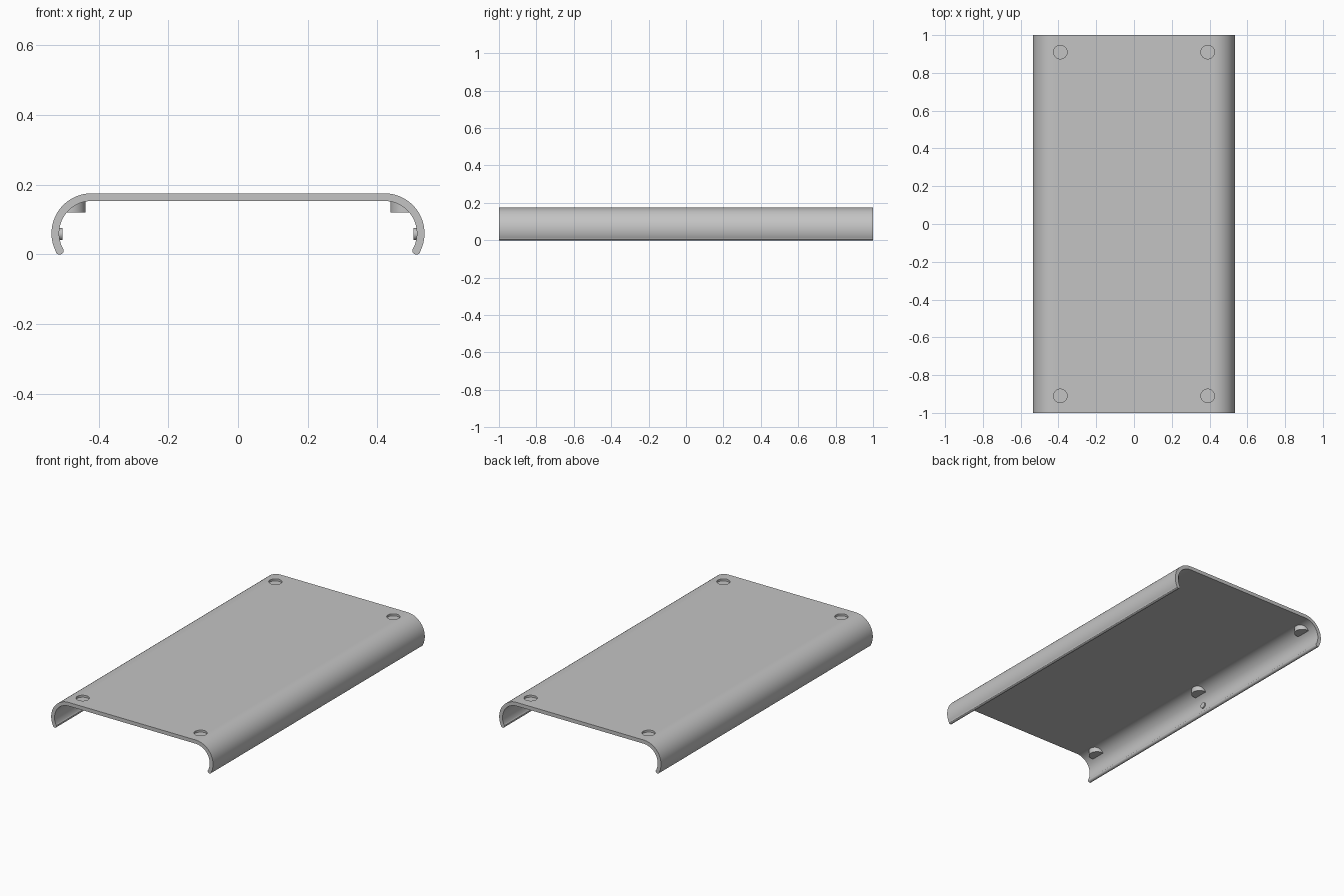
import bpy, bmesh, math
from mathutils import Matrix

cube = bpy.data.objects.get("Cube")
if cube:
    bpy.data.objects.remove(cube, do_unlink=True)

HALF_LEN, TOP = 1.0, 0.175
BEND_X, BEND_Z, R_OUT, R_IN = 0.42, 0.06, 0.115, 0.093
LIP_ANGLE = -28

grey = bpy.data.materials.new("plain_grey")
grey.use_nodes = True
colour = (0.55, 0.55, 0.55, 1)
grey.diffuse_color = colour
grey.node_tree.nodes["Principled BSDF"].inputs["Base Color"].default_value = colour


def arc(cx, cz, r, start, end, steps):
    angles = [math.radians(start + (end - start) * i / steps) for i in range(steps + 1)]
    return [(cx + r * math.cos(a), cz + r * math.sin(a)) for a in angles]


def make_object(name, bm):
    bmesh.ops.recalc_face_normals(bm, faces=bm.faces)
    mesh = bpy.data.meshes.new(name)
    bm.to_mesh(mesh)
    bm.free()
    mesh.materials.append(grey)
    obj = bpy.data.objects.new(name, mesh)
    bpy.context.collection.objects.link(obj)
    return obj


def extrude_profile(name, points):
    bm = bmesh.new()
    face = bm.faces.new([bm.verts.new((x, -HALF_LEN, z)) for x, z in points])
    grown = bmesh.ops.extrude_face_region(bm, geom=[face], use_keep_orig=True)
    moved = [v for v in grown["geom"] if isinstance(v, bmesh.types.BMVert)]
    bmesh.ops.translate(bm, verts=moved, vec=(0, 2 * HALF_LEN, 0))
    return make_object(name, bm)


def cylinder(name, centre, radius, depth, axis="Z"):
    bm = bmesh.new()
    turn = Matrix.Rotation(math.pi / 2, 4, "Y") if axis == "X" else Matrix()
    bmesh.ops.create_cone(bm, cap_ends=True, segments=40, radius1=radius, radius2=radius,
                          depth=depth, matrix=Matrix.Translation(centre) @ turn)
    return make_object(name, bm)


def activate(obj):
    bpy.ops.object.select_all(action="DESELECT")
    obj.select_set(True)
    bpy.context.view_layer.objects.active = obj


def cut(obj, cutter, operation):
    mod = obj.modifiers.new("cut", "BOOLEAN")
    mod.operation, mod.solver, mod.object = operation, "EXACT", cutter
    activate(obj)
    bpy.ops.object.modifier_apply(modifier=mod.name)


def smooth(obj):
    activate(obj)
    bpy.ops.object.shade_smooth_by_angle(angle=math.radians(30))


# Shell: flat top, curled sides and rounded lips
a = math.radians(LIP_ANGLE)
r_mid = (R_OUT + R_IN) / 2
lip = (BEND_X + r_mid * math.cos(a), BEND_Z + r_mid * math.sin(a))
half = arc(BEND_X, BEND_Z, R_OUT, 90, LIP_ANGLE, 30)
half += arc(*lip, 0.012, LIP_ANGLE - 8, LIP_ANGLE - 172, 10)
half += arc(BEND_X, BEND_Z, R_IN, LIP_ANGLE, 90, 30)
shell = extrude_profile("shell", half + [(-x, z) for x, z in reversed(half)])

# Shallow round recesses in the top corners
for sx in (-1, 1):
    for sy in (-1, 1):
        cutter = cylinder("recess_cutter", (sx * 0.39, sy * 0.91, TOP), 0.036, 0.024)
        cut(shell, cutter, "DIFFERENCE")
        bpy.data.objects.remove(cutter, do_unlink=True)
smooth(shell)

# Bosses under the bends, trimmed to stay inside the shell wall
core_half = arc(BEND_X, BEND_Z, r_mid, 90, 0, 24)
core = extrude_profile("core_helper", core_half + [(-x, z) for x, z in reversed(core_half)])
for side, sx in (("right", -1), ("left", 1)):
    for place, y in (("front", -0.9), ("middle", 0), ("back", 0.9)):
        boss = cylinder(f"{side}_{place}_boss", (sx * 0.482, y, 0.15), 0.045, 0.06)
        cut(boss, core, "INTERSECT")
        smooth(boss)
    # Small stud on the inner wall
    stud = cylinder(f"{side}_stud", (sx * 0.512, 0, 0.058), 0.017, 0.016, "X")
    smooth(stud)
bpy.data.objects.remove(core, do_unlink=True)
